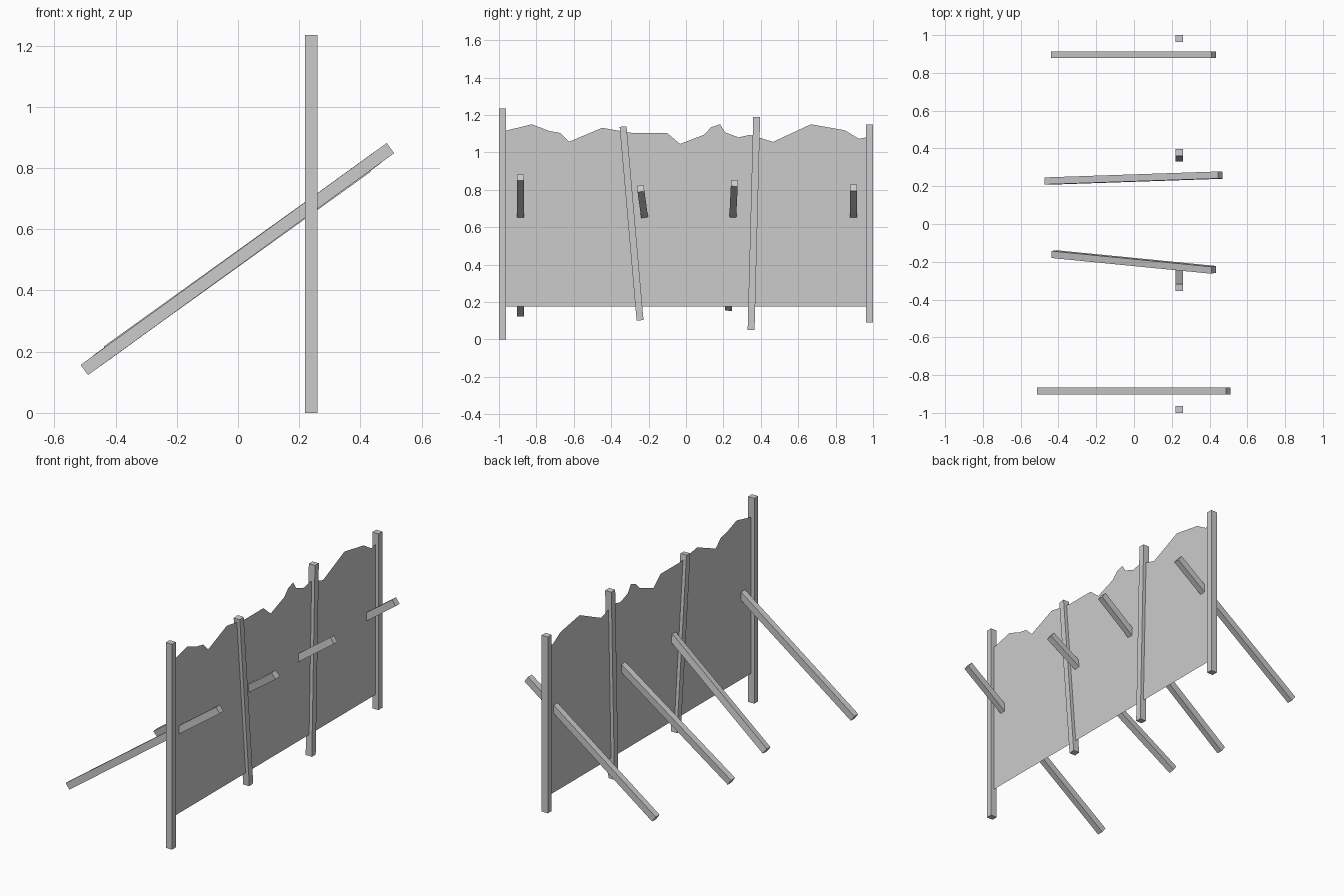
import bpy, bmesh
from math import radians
from mathutils import Matrix

if "Cube" in bpy.data.objects:
    bpy.data.objects.remove(bpy.data.objects["Cube"])


def make_object(name, bm):
    mesh = bpy.data.meshes.new(name)
    bm.to_mesh(mesh)
    bm.free()
    obj = bpy.data.objects.new(name, mesh)
    bpy.context.collection.objects.link(obj)
    return obj


def beam(name, center, length, pitch, lean):
    """Square timber, long along z, pitched about y, then leaned about x."""
    bm = bmesh.new()
    bmesh.ops.create_cube(bm, size=1)
    bm.transform(Matrix.Translation(center)
                 @ Matrix.Rotation(radians(lean), 4, 'X')
                 @ Matrix.Rotation(radians(pitch), 4, 'Y')
                 @ Matrix.Diagonal((0.041, 0.037, length, 1)))
    return make_object(name, bm)


PANEL_X = 0.24

# Upright posts: y, centre z, length, lean
posts = [(-0.981, 0.6175, 1.235, 0),
         (-0.291, 0.62, 1.04, 5.0),
         (0.363, 0.62, 1.14, -1.5),
         (0.981, 0.62, 1.06, 0)]
for i, (y, z, length, lean) in enumerate(posts, 1):
    beam(f"post_{i}", (PANEL_X, y, z), length, 0, lean)

# Slanted braces poking through the sheet: y, length, lean
braces = [(-0.885, 1.235, 0),
          (-0.201, 1.045, 7.8),
          (0.243, 1.135, -2.7),
          (0.896, 1.05, 0)]
for i, (y, length, lean) in enumerate(braces, 1):
    beam(f"brace_{i}", (-0.002, y, 0.5025), length, 54.06, lean)

# Thin sheet with a ragged top edge (y, z)
ragged = [(-0.98, 1.112), (-0.824, 1.15), (-0.733, 1.115), (-0.674, 1.104),
          (-0.626, 1.056), (-0.449, 1.131), (-0.289, 1.104), (-0.102, 1.104),
          (-0.032, 1.045), (0.096, 1.094), (0.134, 1.134), (0.182, 1.15),
          (0.209, 1.107), (0.281, 1.08), (0.342, 1.094), (0.465, 1.056),
          (0.668, 1.15), (0.85, 1.118), (0.925, 1.072), (0.98, 1.084)]
outline = [(0.98, 0.177), (-0.98, 0.177)]
bm = bmesh.new()
bm.faces.new([bm.verts.new((PANEL_X, y, z)) for y, z in reversed(ragged + outline)])
bmesh.ops.recalc_face_normals(bm, faces=bm.faces)
bmesh.ops.triangulate(bm, faces=bm.faces)
make_object("torn_sheet", bm)
